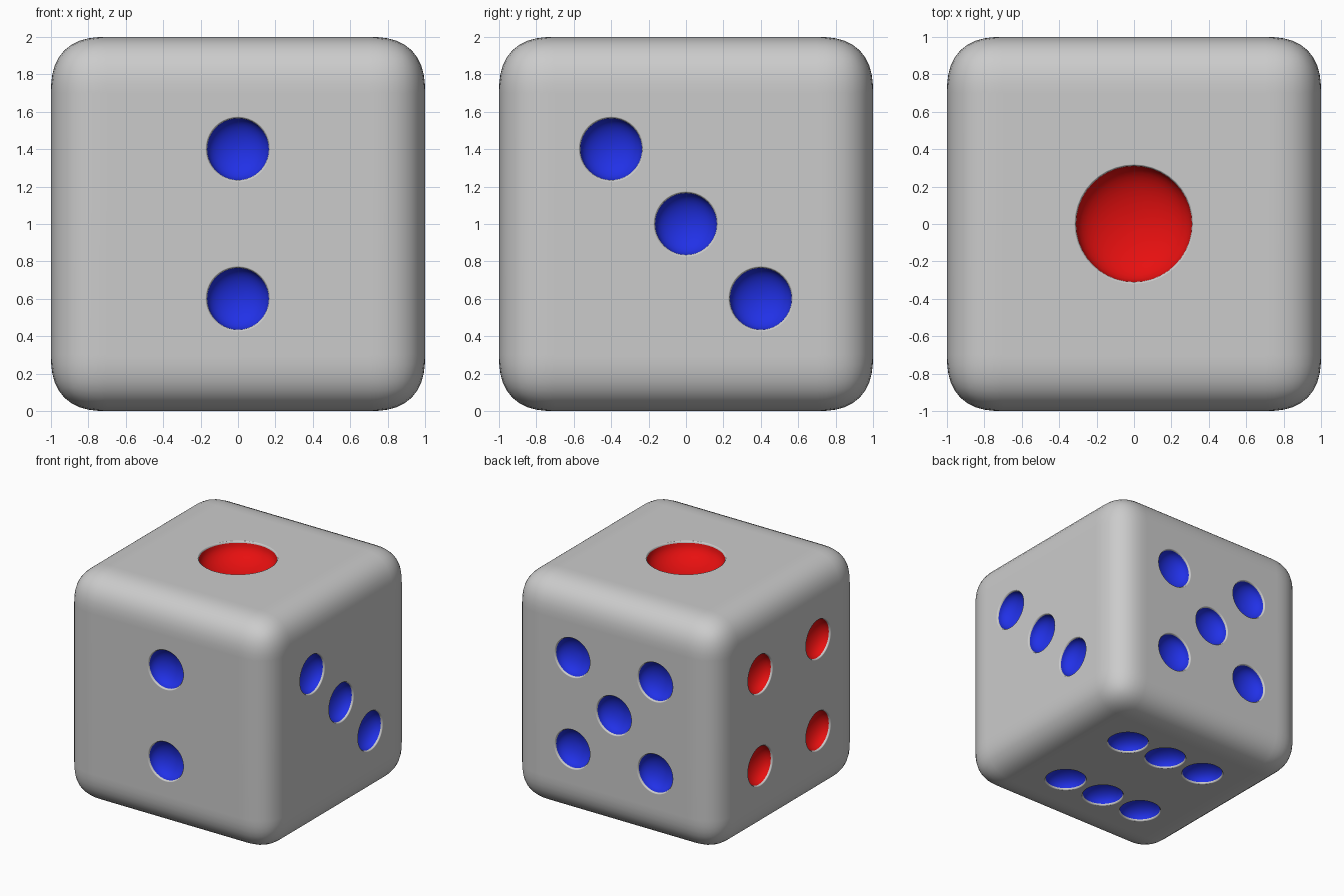
import bpy, bmesh
from math import sin, cos, pi
from mathutils import Vector

if "Cube" in bpy.data.objects:
    bpy.data.objects.remove(bpy.data.objects["Cube"])

CENTRE = Vector((0, 0, 1))
S = 0.4          # pip spacing
SEG = 40         # sides of each pip


def material(name, colour):
    m = bpy.data.materials.new(name)
    m.diffuse_color = (*colour, 1)
    m.use_nodes = True
    m.node_tree.nodes["Principled BSDF"].inputs["Base Color"].default_value = m.diffuse_color
    return m


mats = [material("grey", (0.8, 0.8, 0.8)),
        material("blue", (0.015, 0.03, 0.8)),
        material("red", (0.8, 0.005, 0.005))]


def make_object(name, bm):
    me = bpy.data.meshes.new(name)
    bm.to_mesh(me)
    bm.free()
    for m in mats:
        me.materials.append(m)
    ob = bpy.data.objects.new(name, me)
    bpy.context.collection.objects.link(ob)
    return ob


# Die body: cube with generously rounded edges
bm = bmesh.new()
bmesh.ops.create_cube(bm, size=2)
bmesh.ops.translate(bm, verts=bm.verts, vec=CENTRE)
bmesh.ops.bevel(bm, geom=bm.edges[:], offset=0.3, offset_type='OFFSET',
                segments=10, profile=0.58, affect='EDGES')
body = make_object("die_body", bm)


def add_pip(bm, centre, u, v, n, radius, depth, mat):
    """Revolved cutter: rounded grey lip, then a coloured bowl."""
    lip = 0.018
    prof = [(radius + lip, 0.05, 0)]
    for i in range(5):
        a = pi / 2 * i / 4
        prof.append((radius + lip - lip * sin(a), 0.002 - lip * (1 - cos(a)), 0))
    z0 = prof[-1][1]
    for i in range(1, 10):
        a = pi / 2 * i / 10
        prof.append((radius * cos(a), z0 - (depth + z0) * sin(a), mat))
    rings = [[bm.verts.new(centre + n * z + (u * cos(t) + v * sin(t)) * r)
              for t in (2 * pi * k / SEG for k in range(SEG))] for r, z, _ in prof]
    bm.faces.new(rings[0])
    for j in range(1, len(rings)):
        for k in range(SEG):
            q = (k + 1) % SEG
            f = bm.faces.new((rings[j - 1][k], rings[j][k], rings[j][q], rings[j - 1][q]))
            f.material_index = prof[j][2]
    tip = bm.verts.new(centre - n * depth)
    for k in range(SEG):
        f = bm.faces.new((rings[-1][k], tip, rings[-1][(k + 1) % SEG]))
        f.material_index = mat


# Pip layouts: face axes (u, v), pip positions, radius, depth, material
X, Y, Z = Vector((1, 0, 0)), Vector((0, 1, 0)), Vector((0, 0, 1))
four = [(a, b) for a in (-S, S) for b in (-S, S)]
faces = [
    (X, Y, [(0, 0)], 0.31, 0.18, 2),
    (X, Z, [(0, S), (0, -S)], 0.165, 0.12, 1),
    (Y, Z, [(-S, S), (0, 0), (S, -S)], 0.165, 0.12, 1),
    (-Y, Z, four, 0.165, 0.12, 2),
    (-X, Z, four + [(0, 0)], 0.165, 0.12, 1),
    (X, -Y, four + [(0, -S), (0, S)], 0.165, 0.12, 1),
]
bm = bmesh.new()
for u, v, spots, radius, depth, mat in faces:
    n = u.cross(v)
    for a, b in spots:
        add_pip(bm, CENTRE + n + u * a + v * b, u, v, n, radius, depth, mat)
bmesh.ops.recalc_face_normals(bm, faces=bm.faces[:])
cutter = make_object("pip_cutter", bm)
cutter.hide_render = True

# Carve the pips and smooth the result
mod = body.modifiers.new("pips", 'BOOLEAN')
mod.operation = 'DIFFERENCE'
mod.solver = 'EXACT'
mod.object = cutter
bpy.context.view_layer.objects.active = body
body.select_set(True)
bpy.ops.object.modifier_apply(modifier=mod.name)
bpy.data.objects.remove(cutter)

bpy.ops.object.shade_smooth_by_angle(angle=0.7)
wn = body.modifiers.new("weighted_normals", 'WEIGHTED_NORMAL')
wn.keep_sharp = True
